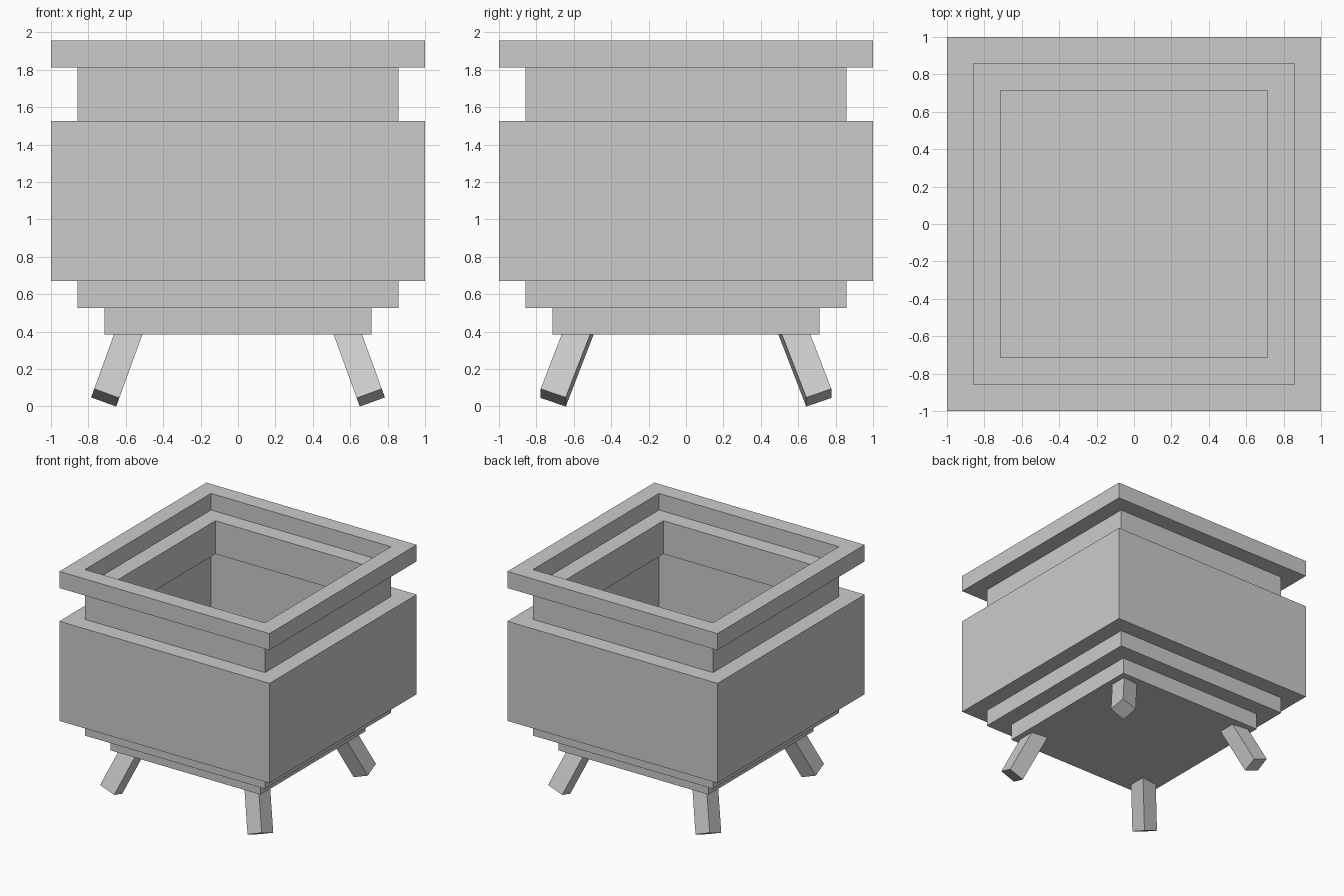
import bpy
import bmesh
from math import radians
from mathutils import Matrix, Vector, Euler

cube = bpy.data.objects.get("Cube")
if cube:
    bpy.data.objects.remove(cube, do_unlink=True)

# Single plain grey
grey = bpy.data.materials.new("grey")
grey.use_nodes = True
grey.diffuse_color = (0.6, 0.6, 0.6, 1)
grey.node_tree.nodes["Principled BSDF"].inputs["Base Color"].default_value = grey.diffuse_color

UNIT = 1 / 7          # wall thickness


def add_object(name, bm):
    bmesh.ops.recalc_face_normals(bm, faces=bm.faces)
    mesh = bpy.data.meshes.new(name)
    bm.to_mesh(mesh)
    bm.free()
    mesh.materials.append(grey)
    obj = bpy.data.objects.new(name, mesh)
    bpy.context.collection.objects.link(obj)
    return obj


def square_ring(name, outer, bottom, top):
    """Square frame, one wall thick, between two heights."""
    bm = bmesh.new()
    inner = outer - UNIT
    corners = [(-1, -1), (1, -1), (1, 1), (-1, 1)]
    profile = [(outer, bottom), (outer, top), (inner, top), (inner, bottom)]
    loops = [[bm.verts.new((x * r, y * r, z)) for x, y in corners] for r, z in profile]
    for a, b in zip(loops, loops[1:] + loops[:1]):
        for i in range(4):
            j = (i + 1) % 4
            bm.faces.new((a[i], a[j], b[j], b[i]))
    return add_object(name, bm)


def box(name, size, matrix):
    bm = bmesh.new()
    bmesh.ops.create_cube(bm, size=1, matrix=matrix @ Matrix.Diagonal((*size, 1)))
    return add_object(name, bm)


# Stepped hollow vessel, from the floor plate up
base = 0.384
levels = [base + UNIT * n for n in (0, 1, 2, 8, 10, 11)]
box("floor_plate", (10 * UNIT, 10 * UNIT, UNIT),
    Matrix.Translation((0, 0, base + UNIT / 2)))
square_ring("lower_step", 6 * UNIT, levels[1], levels[2])
square_ring("body", 1, levels[2], levels[3])
square_ring("neck", 6 * UNIT, levels[3], levels[4])
square_ring("rim", 1, levels[4], levels[5])

# Four splayed legs, placed by the centre of each foot
tilt = radians(20)
length = 0.46
for sx, side in ((1, "left"), (-1, "right")):
    for sy, end in ((-1, "front"), (1, "back")):
        turn = Euler((sy * tilt, -sx * tilt, 0)).to_matrix().to_4x4()
        foot = Matrix.Translation((sx * 0.71, sy * 0.71, 0.047))
        lift = Matrix.Translation(Vector((0, 0, length / 2)))
        box(f"{end}_{side}_leg", (UNIT, UNIT, length), foot @ turn @ lift)
